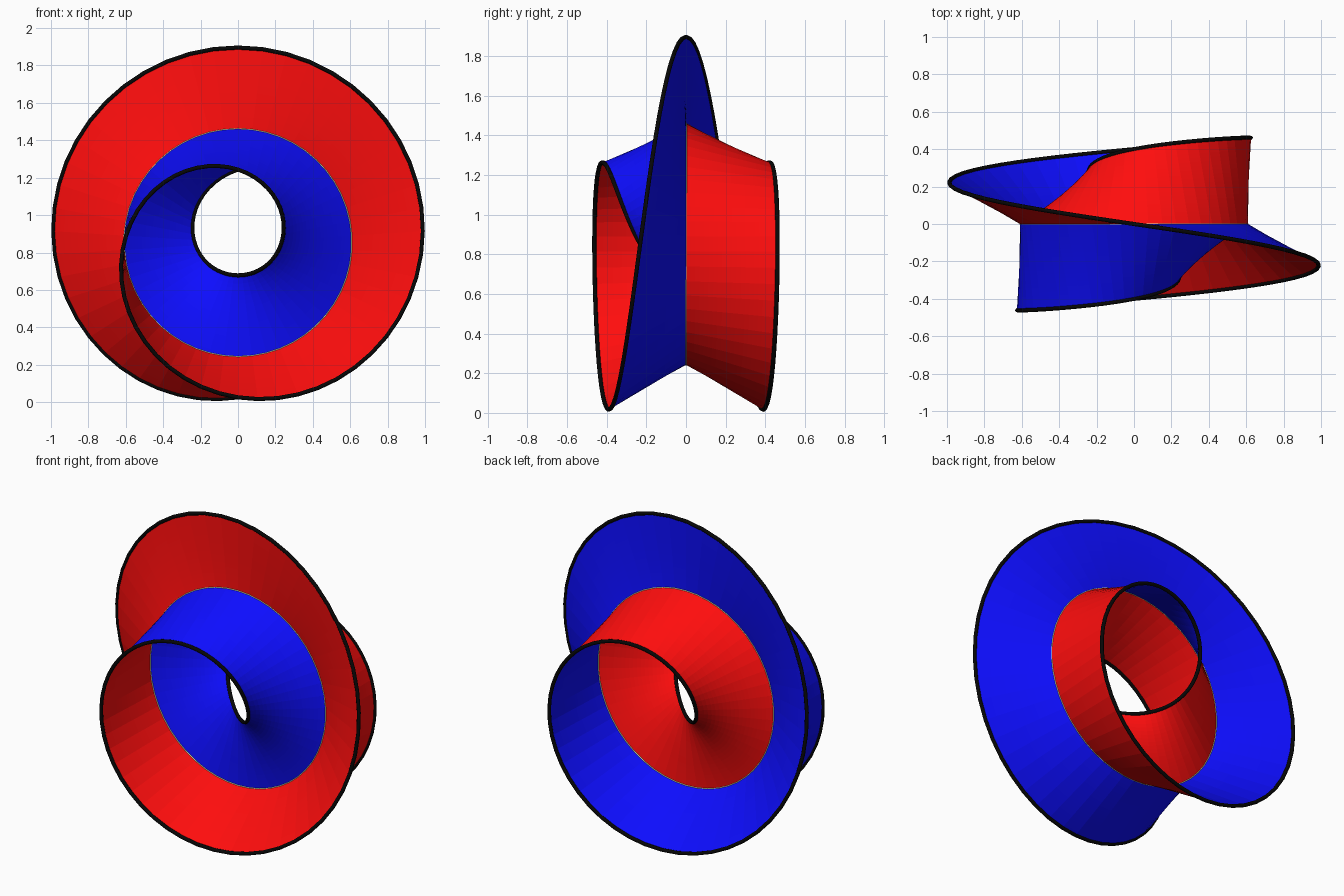
import bpy
from math import sin, cos, tau, pi

if "Cube" in bpy.data.objects:
    bpy.data.objects.remove(bpy.data.objects["Cube"])

R = 0.609            # radius of the centre circle
W, D = 0.435, 0.462  # blade reach outward and in depth
CZ = 0.852           # height of the centre
SEG = 50             # steps per turn
N = SEG * 3          # the single blade sheet closes after three turns
ACROSS = 20


def material(name, color):
    m = bpy.data.materials.new(name)
    m.diffuse_color = (*color, 1)
    m.use_nodes = True
    m.node_tree.nodes["Principled BSDF"].inputs["Base Color"].default_value = m.diffuse_color
    return m


def point(i, s, offset=0.0):
    """Point on the sheet: step i along the loop, s from centre line to rim."""
    t = pi / 2 + tau * i / SEG
    a = (t - pi / 2) / 3                      # one third twist per turn
    r = R + s * W * cos(a) - offset * sin(a)
    y = s * D * sin(a) + offset * cos(a)
    return (r * cos(t), y, CZ + r * sin(t))


def sheet(name, offset, flip, mat):
    verts = [point(i, j / ACROSS, offset) for i in range(N) for j in range(ACROSS + 1)]
    faces = []
    row = ACROSS + 1
    for i in range(N):
        k = (i + 1) % N
        for j in range(ACROSS):
            f = (i * row + j, k * row + j, k * row + j + 1, i * row + j + 1)
            faces.append(f[::-1] if flip else f)
    me = bpy.data.meshes.new(name)
    me.from_pydata(verts, [], faces)
    me.materials.append(mat)
    bpy.context.collection.objects.link(bpy.data.objects.new(name, me))


def tube(name, pts, radius, mat):
    cu = bpy.data.curves.new(name, 'CURVE')
    cu.dimensions = '3D'
    cu.bevel_depth = radius
    cu.bevel_resolution = 2
    sp = cu.splines.new('POLY')
    sp.points.add(len(pts) - 1)
    for p, co in zip(sp.points, pts):
        p.co = (*co, 1)
    sp.use_cyclic_u = True
    cu.materials.append(mat)
    bpy.context.collection.objects.link(bpy.data.objects.new(name, cu))


# Three-bladed twisted ring, one colour on each side
sheet("red_side", -0.001, True, material("red", (1.0, 0.004, 0.004)))
sheet("blue_side", 0.001, False, material("blue", (0.004, 0.004, 1.0)))

# Black rim that runs three times round, and thin line where the blades meet
tube("rim", [point(i, 1) for i in range(N)], 0.011, material("black", (0.002, 0.002, 0.002)))
tube("centre_line", [point(i, 0) for i in range(SEG)], 0.004,
     material("pale_green", (0.7, 0.9, 0.5)))
